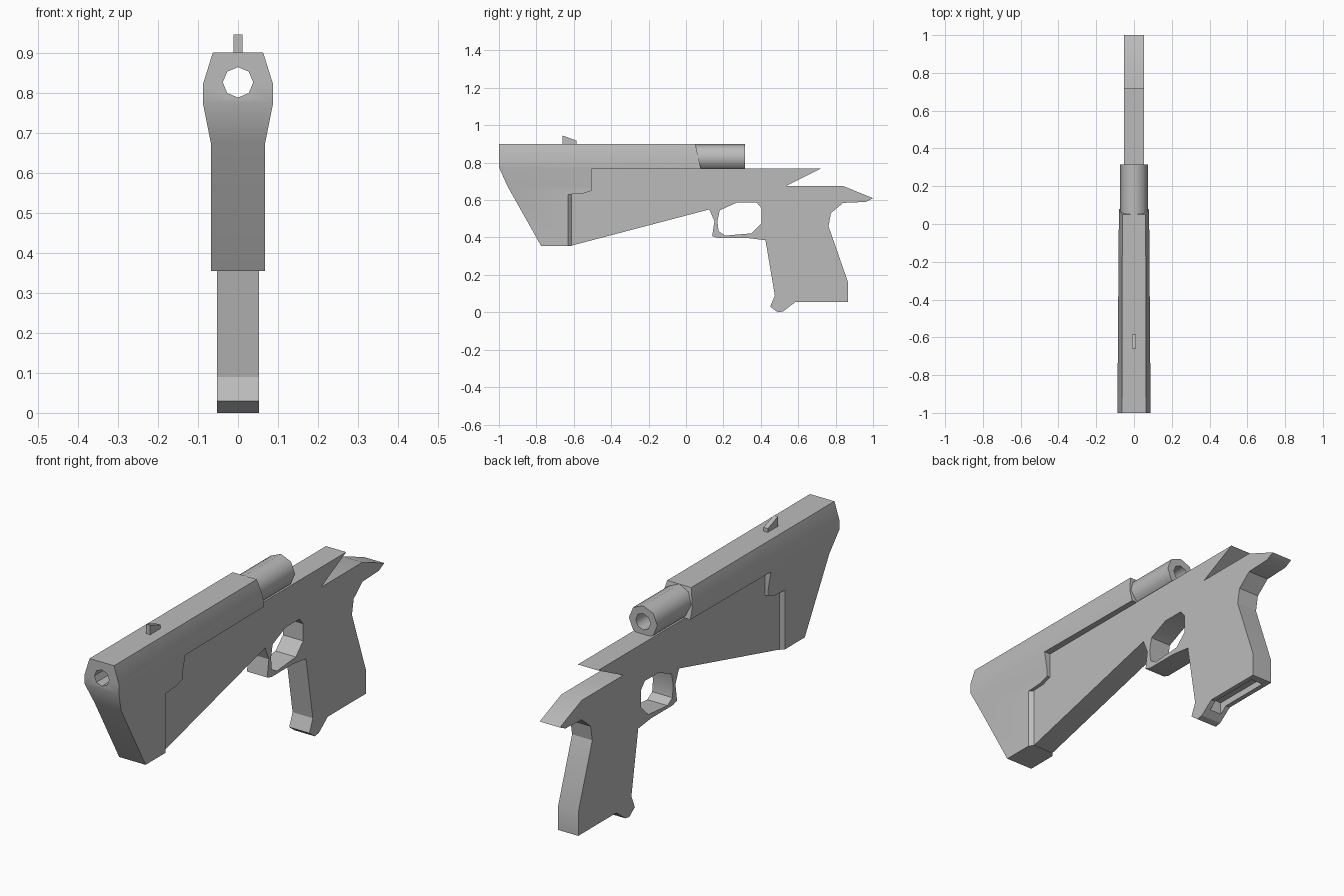
import bpy, bmesh, math
from mathutils import Matrix

if "Cube" in bpy.data.objects:
    bpy.data.objects.remove(bpy.data.objects["Cube"])

grey = bpy.data.materials.new("plain grey")
grey.use_nodes = True
GREY = (0.5, 0.5, 0.5, 1)
grey.diffuse_color = GREY
grey.node_tree.nodes["Principled BSDF"].inputs["Base Color"].default_value = GREY


def make(name, bm):
    bmesh.ops.recalc_face_normals(bm, faces=bm.faces)
    mesh = bpy.data.meshes.new(name)
    bm.to_mesh(mesh)
    bm.free()
    ob = bpy.data.objects.new(name, mesh)
    mesh.materials.append(grey)
    bpy.context.collection.objects.link(ob)
    return ob


def mirrored_shell(name, points, faces):
    """Side panels of (y, z, half width) points on both sides, walls on the open edges."""
    bm = bmesh.new()
    right = [bm.verts.new((-w, y, z)) for y, z, w in points]
    left = [bm.verts.new((w, y, z)) for y, z, w in points]
    for side in (right, left):
        for f in faces:
            bm.faces.new([side[i] for i in f])
    edges = [(f[i - 1], f[i]) for f in faces for i in range(len(f))]
    for a, b in edges:
        if (b, a) not in edges:
            bm.faces.new((right[a], right[b], left[b], left[a]))
    return make(name, bm)


def plate(name, outline, w):
    return mirrored_shell(name, [(y, z, w) for y, z in outline], [list(range(len(outline)))])


def tube(name, y0, y1, z, radius):
    bm = bmesh.new()
    place = Matrix.Translation((0, (y0 + y1) / 2, z)) @ Matrix.Rotation(math.pi / 2, 4, "X")
    bmesh.ops.create_cone(bm, cap_ends=True, segments=8, radius1=radius, radius2=radius,
                          depth=y1 - y0, matrix=place)
    # Turn a corner to the top
    top = max(v.co.z for v in bm.verts)
    if top < z + radius * 0.99:
        turn = Matrix.Rotation(math.pi / 8, 3, "Y")
        bmesh.ops.rotate(bm, cent=(0, 0, z), matrix=turn, verts=bm.verts)
    return make(name, bm)


def cut(ob, cutter):
    mod = ob.modifiers.new("cut", "BOOLEAN")
    mod.operation, mod.solver, mod.object = "DIFFERENCE", "EXACT", cutter
    cutter.hide_render = True
    cutter.hide_set(True)


def apply_and_smooth(ob, angle):
    bpy.ops.object.select_all(action="DESELECT")
    bpy.context.view_layer.objects.active = ob
    ob.select_set(True)
    for mod in list(ob.modifiers):
        bpy.ops.object.modifier_apply(modifier=mod.name)
    bpy.ops.object.shade_smooth_by_angle(angle=math.radians(angle))


# Frame with grip, tail and trigger guard
frame = plate("frame", [
    (-.65, .768), (.72, .768), (.535, .675), (.84, .675), (1, .61), (.96, .59), (.84, .585),
    (.775, .53), (.762, .46), (.865, .165), (.865, .055), (.585, .055), (.52, .005),
    (.49, 0), (.45, .03), (.475, .09), (.425, .385), (.33, .397), (.17, .397),
    (.14, .407), (.152, .487), (.125, .55), (-.61, .357), (-.65, .357)], .052)
guard_hole = plate("guard_hole_cutter", [
    (.275, .588), (.377, .588), (.404, .556), (.404, .476), (.35, .422), (.21, .41),
    (.174, .433), (.168, .487), (.18, .545)], .2)
grip_slot = plate("grip_slot_cutter", [(.55, -.1), (.83, -.1), (.83, .085), (.55, .085)], .03)

# Slide and front shroud in one shell, with a bevelled rear edge
shroud = mirrored_shell("slide_and_shroud", [
    (-1, .9, .063), (.05, .9, .062), (-1, .82, .088), (.068, .82, .08), (-1, .775, .088),
    (-.505, .766, .083), (.08, .766, .078), (-.955, .675, .068), (-.505, .675, .068),
    (-.505, .65, .068), (-.55, .635, .068), (-.63, .63, .068), (-.775, .355, .068),
    (-.63, .355, .068), (-.612, .355, .051), (-.612, .63, .051)],
    [(0, 2, 3, 1), (2, 4, 5, 6, 3), (4, 7, 8, 5), (7, 12, 13, 11, 10, 9, 8), (11, 13, 14, 15)])

# Rear barrel and the bore through everything
barrel = tube("rear_barrel", -.05, .315, .827, .073)
bore = tube("bore_cutter", -1.2, .6, .826, .038)

# Front sight
sight = plate("front_sight", [(-.66, .89), (-.66, .945), (-.585, .918), (-.585, .89)], .011)

cut(frame, guard_hole)
cut(frame, grip_slot)
cut(shroud, bore)
cut(barrel, bore)
for part, angle in ((frame, 25), (shroud, 28), (barrel, 50), (sight, 20)):
    apply_and_smooth(part, angle)
for cutter in (guard_hole, grip_slot, bore):
    bpy.data.objects.remove(cutter)
